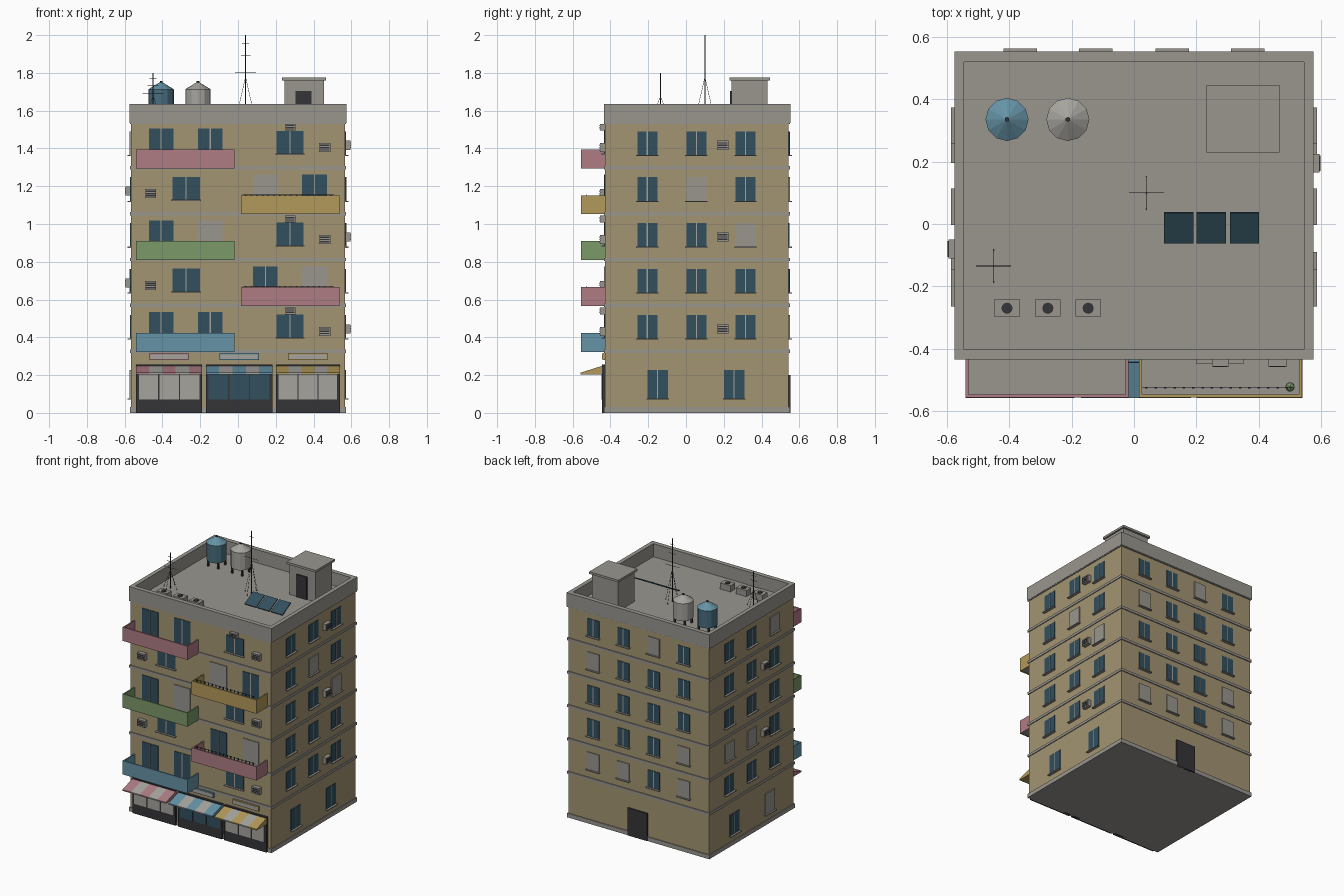
import bpy, bmesh, math
from mathutils import Matrix, Vector

cube = bpy.data.objects.get("Cube")
if cube:
    bpy.data.objects.remove(cube)

COLOURS = {
    "wall_tan": (0.37, 0.30, 0.17), "concrete": (0.32, 0.305, 0.275),
    "dark_blue_glass": (0.032, 0.08, 0.112), "dark_metal": (0.035, 0.033, 0.038),
    "light_grey": (0.38, 0.37, 0.34), "pink": (0.42, 0.20, 0.23),
    "blue": (0.13, 0.29, 0.38), "green": (0.20, 0.32, 0.14),
    "yellow": (0.45, 0.32, 0.10), "tank_blue": (0.065, 0.15, 0.205)}
MATS = {}
for name, rgb in COLOURS.items():
    m = bpy.data.materials.new(name)
    m.use_nodes = True
    m.diffuse_color = (*rgb, 1)
    m.node_tree.nodes["Principled BSDF"].inputs["Base Color"].default_value = (*rgb, 1)
    MATS[name] = m

# Geometry is gathered per part name and colour, then turned into objects
parts = {}


def part(name, mat):
    return parts.setdefault((name, mat), bmesh.new())


def box(name, mat, x, y, z, rot=None):
    size = (x[1] - x[0], y[1] - y[0], z[1] - z[0])
    centre = Vector(((x[0] + x[1]) / 2, (y[0] + y[1]) / 2, (z[0] + z[1]) / 2))
    mtx = Matrix.Translation(centre) @ (rot or Matrix()) @ Matrix.Diagonal((*size, 1))
    bmesh.ops.create_cube(part(name, mat), size=1, matrix=mtx)


def cone(name, mat, base, r1, r2, height, sides=12):
    mtx = Matrix.Translation(Vector(base) + Vector((0, 0, height / 2)))
    bmesh.ops.create_cone(part(name, mat), cap_ends=True, segments=sides,
                          radius1=r1, radius2=r2, depth=height, matrix=mtx)


def rod(name, mat, a, b, r):
    a, b = Vector(a), Vector(b)
    mtx = Matrix.Translation((a + b) / 2) @ (b - a).to_track_quat('Z', 'Y').to_matrix().to_4x4()
    bmesh.ops.create_cone(part(name, mat), cap_ends=True, segments=6,
                          radius1=r, radius2=r, depth=(b - a).length, matrix=mtx)


# Wall planes: axis the wall faces, its position and outward sign
WX, Y0, Y1 = 0.567, -0.428, 0.543
SIDES = {"front": ("y", Y0, -1), "back": ("y", Y1, 1),
         "left": ("x", WX, 1), "right": ("x", -WX, -1)}


def on_wall(name, mat, side, u, z, out, start=-0.01):
    axis, pos, sign = SIDES[side]
    d = sorted((pos + sign * start, pos + sign * out))
    box(name, mat, *((u, d) if axis == "y" else (d, u)), z)


def window(side, u, z0, z1, w, shut=False, sill=True):
    a, b = u - w / 2, u + w / 2
    tag = side + "_window"
    if shut:
        on_wall(tag + "_shutters", "concrete", side, (a, b), (z0, z1), 0.007)
    else:
        on_wall(tag + "_panes", "dark_blue_glass", side, (a, b), (z0, z1), 0.004)
        on_wall(tag + "_mullions", "light_grey", side, (u - 0.003, u + 0.003), (z0, z1), 0.006)
    if sill:
        on_wall(tag + "_sills", "concrete", side, (a - 0.006, b + 0.006), (z0 - 0.006, z0), 0.019)


def air_conditioner(side, u, z, w=0.06, h=0.048):
    on_wall("air_conditioners", "concrete", side, (u - w / 2, u + w / 2), (z - h / 2, z + h / 2), 0.028)
    for k in range(3):
        zz = z - h / 2 + h * (k + 0.7) / 4
        on_wall("air_conditioner_grilles", "dark_metal", side,
                (u - w * 0.42, u + w * 0.42), (zz, zz + h * 0.15), 0.030, 0.027)


# Main block, plinth, floor bands and parapet
STEP, TOP, DECK = 0.243, 1.635, 1.54
box("walls", "wall_tan", (-WX, WX), (Y0, Y1), (0.004, DECK - 0.01))
for z0, z1 in [(0, 0.03)] + [(0.317 + STEP * i, 0.335 + STEP * i) for i in range(5)] + [(1.53, DECK)]:
    box("floor_bands", "concrete", (-0.573, 0.573), (-0.434, 0.55), (z0, z1))
for x in ((-0.575, -0.545), (0.545, 0.575)):
    box("parapet", "concrete", x, (-0.435, 0.553), (DECK - 0.005, TOP))
for y in ((-0.435, -0.402), (0.52, 0.553)):
    box("parapet", "concrete", (-0.545, 0.545), y, (DECK - 0.005, TOP))

# Windows, balconies and air conditioners, floor by floor
BACK_SHUT = ["1101", "0001", "0000", "1000", "0010"]
LEFT_SHUT = ["000", "000", "001", "010", "000"]
RIGHT_SHUT = ["000", "011", "000", "000", "100"]
FRONT_SHUT = ["00", "01", "01", "10", "00"]
BALCONY = ["blue", "pink", "green", "yellow", "pink"]
for f in range(5):
    base = 0.32 + STEP * f
    odd = f % 2 == 0
    w0, w1 = base + 0.074, base + 0.199
    for u, s in zip((0.365, 0.122, -0.122, -0.365), BACK_SHUT[f]):
        window("back", u, w0, w1, 0.095, s == "1")
    for side, shut in (("left", LEFT_SHUT), ("right", RIGHT_SHUT)):
        for u, s in zip((-0.205, 0.055, 0.315), shut[f]):
            window(side, u, w0, w1, 0.106, s == "1")
    if odd:
        air_conditioner("left", 0.195, base + 0.125)
        air_conditioner("front", 0.46, base + 0.112)
        air_conditioner("front", 0.277, base + 0.22, 0.055, 0.036)
        window("front", 0.275, base + 0.08, base + 0.201, 0.142)
    else:
        air_conditioner("right", -0.08, base + 0.125)
        air_conditioner("front", -0.463, base + 0.112)
        window("front", -0.275, base + 0.08, base + 0.201, 0.145)

    # Balcony doors, floor slab and coloured guard panels
    for u, s in zip((-0.407, -0.147) if odd else (0.145, 0.405), FRONT_SHUT[f]):
        window("front", u, base + 0.015, base + 0.213, 0.13, s == "1", False)
    x0, x1 = (-0.54, -0.018) if odd else (0.016, 0.538)
    z0, z1, yf, t = base + 0.003, base + 0.103, -0.556, 0.009
    box("balcony_floors", "concrete", (x0 + t, x1 - t), (yf + t, Y0), (z0 + 0.003, z0 + 0.016))
    box("balcony_guards", BALCONY[f], (x0, x1), (yf, yf + t), (z0, z1))
    for a in (x0, x1 - t):
        box("balcony_guards", BALCONY[f], (a, a + t), (yf + t, Y0), (z0, z1))
    if not odd:
        # Washing line with pegs, and a potted plant
        rod("washing_lines", "dark_metal", (x0 + t, -0.525, z1 + 0.002), (x1 - 0.03, -0.525, z1 + 0.002), 0.0015)
        for k in range(16):
            px = x0 + 0.02 + k * 0.03
            box("pegs", "dark_metal", (px, px + 0.008), (-0.527, -0.523), (z1 - 0.01, z1 + 0.005))
        cone("plant_pots", "dark_metal", (0.5, -0.522, z0 + 0.016), 0.011, 0.015, 0.04, 8)
        bmesh.ops.create_icosphere(part("plants", "green"), subdivisions=1, radius=0.017,
                                   matrix=Matrix.Translation((0.5, -0.522, z0 + 0.068)))

# Ground floor openings on the other sides
for side in ("left", "right"):
    for u in (-0.15, 0.255):
        window(side, u, 0.077, 0.227, 0.108, side == "right" and u < 0)
on_wall("back_door", "dark_metal", "back", (-0.075, 0.085), (0, 0.2), 0.01)

# Shops with glazing, wedge-shaped striped awning and sign
for x0, x1, colour, pane in ((-0.54, -0.19, "pink", "light_grey"),
                             (-0.17, 0.182, "blue", "dark_blue_glass"),
                             (0.2, 0.54, "yellow", "light_grey")):
    on_wall("shop_fronts", "dark_metal", "front", (x0, x1), (0, 0.255), 0.017)
    w = (x1 - x0 - 0.024) / 3
    for k in range(3):
        a = x0 + 0.012 + k * w
        on_wall("shop_panes", pane, "front", (a + 0.003, a + w - 0.003), (0.072, 0.205), 0.02, 0.015)
    mid = (x0 + x1) / 2
    on_wall("shop_signs", colour, "front", (mid - 0.104, mid + 0.104), (0.28, 0.316), 0.014)
    on_wall("shop_sign_faces", "light_grey", "front", (mid - 0.098, mid + 0.098), (0.286, 0.310), 0.016, 0.01)
    n = 5
    for k in range(n):
        bm = part("awnings", "light_grey" if k % 2 else colour)
        a, b = (x0 + (x1 - x0) * (k + i) / n for i in (0, 1))
        section = ((Y0, 0.254), (-0.558, 0.213), (-0.558, 0.204), (Y0, 0.204))
        face = bm.faces.new([bm.verts.new((a, y, z)) for y, z in section])
        moved = bmesh.ops.extrude_face_region(bm, geom=[face])["geom"]
        bmesh.ops.translate(bm, vec=(b - a, 0, 0), verts=[v for v in moved if isinstance(v, bmesh.types.BMVert)])

# Stair house on the roof
box("stair_house", "concrete", (0.245, 0.455), (0.24, 0.432), (DECK, 1.765))
box("stair_house_cap", "concrete", (0.232, 0.467), (0.229, 0.446), (1.76, 1.776))
box("stair_house_door", "dark_metal", (0.305, 0.39), (0.233, 0.25), (DECK, 1.705))

# Water tanks on legs
for name, x, body, roof in (("blue_tank", -0.407, "tank_blue", "blue"),
                            ("grey_tank", -0.212, "light_grey", "light_grey")):
    y = 0.335
    cone(name + "_body", body, (x, y, 1.585), 0.067, 0.067, 0.128)
    cone(name + "_roof", roof, (x, y, 1.712), 0.069, 0.008, 0.038)
    cone(name + "_cap", "dark_metal", (x, y, 1.748), 0.008, 0.008, 0.008, 6)
    for sx in (-1, 1):
        for sy in (-1, 1):
            cx, cy = x + sx * 0.04, y + sy * 0.04
            box("tank_legs", "dark_metal", (cx - 0.006, cx + 0.006), (cy - 0.006, cy + 0.006), (DECK, 1.588))

# Tilted solar panels resting on the deck
tilt = Matrix.Rotation(math.radians(28), 4, 'X')
for x in (0.143, 0.248, 0.354):
    box("solar_panels", "dark_blue_glass", (x - 0.047, x + 0.047), (-0.067, 0.043), (1.566, 1.573), tilt)

# Antennas with crossbars and stays
for x, y, top, bars in ((0.04, 0.1, 2.0, ((1.8, 0.056), (1.89, 0.025), (1.955, 0.018))),
                        (-0.45, -0.135, 1.8, ((1.69, 0.056), (1.735, 0.03), (1.77, 0.018)))):
    rod("antenna_masts", "dark_metal", (x, y, DECK), (x, y, top), 0.003)
    for z, r in bars:
        rod("antenna_bars", "dark_metal", (x - r, y, z), (x + r, y, z), 0.0015)
    for dx, dy in ((1, 0), (-1, 0), (0, 1), (0, -1)):
        rod("antenna_stays", "dark_metal", (x, y, DECK + (top - DECK) * 0.52),
            (x + dx * 0.054, y + dy * 0.054, DECK), 0.001)

# Rooftop fan units
for x in (-0.407, -0.276, -0.147):
    box("roof_units", "concrete", (x - 0.041, x + 0.041), (-0.297, -0.242), (DECK, 1.585))
    cone("roof_fans", "dark_metal", (x, -0.27, 1.583), 0.018, 0.018, 0.006, 12)

# Create the objects
for (name, mat), bm in parts.items():
    bmesh.ops.recalc_face_normals(bm, faces=bm.faces)
    mesh = bpy.data.meshes.new(name)
    bm.to_mesh(mesh)
    bm.free()
    mesh.materials.append(MATS[mat])
    bpy.context.collection.objects.link(bpy.data.objects.new(name + "_" + mat, mesh))
